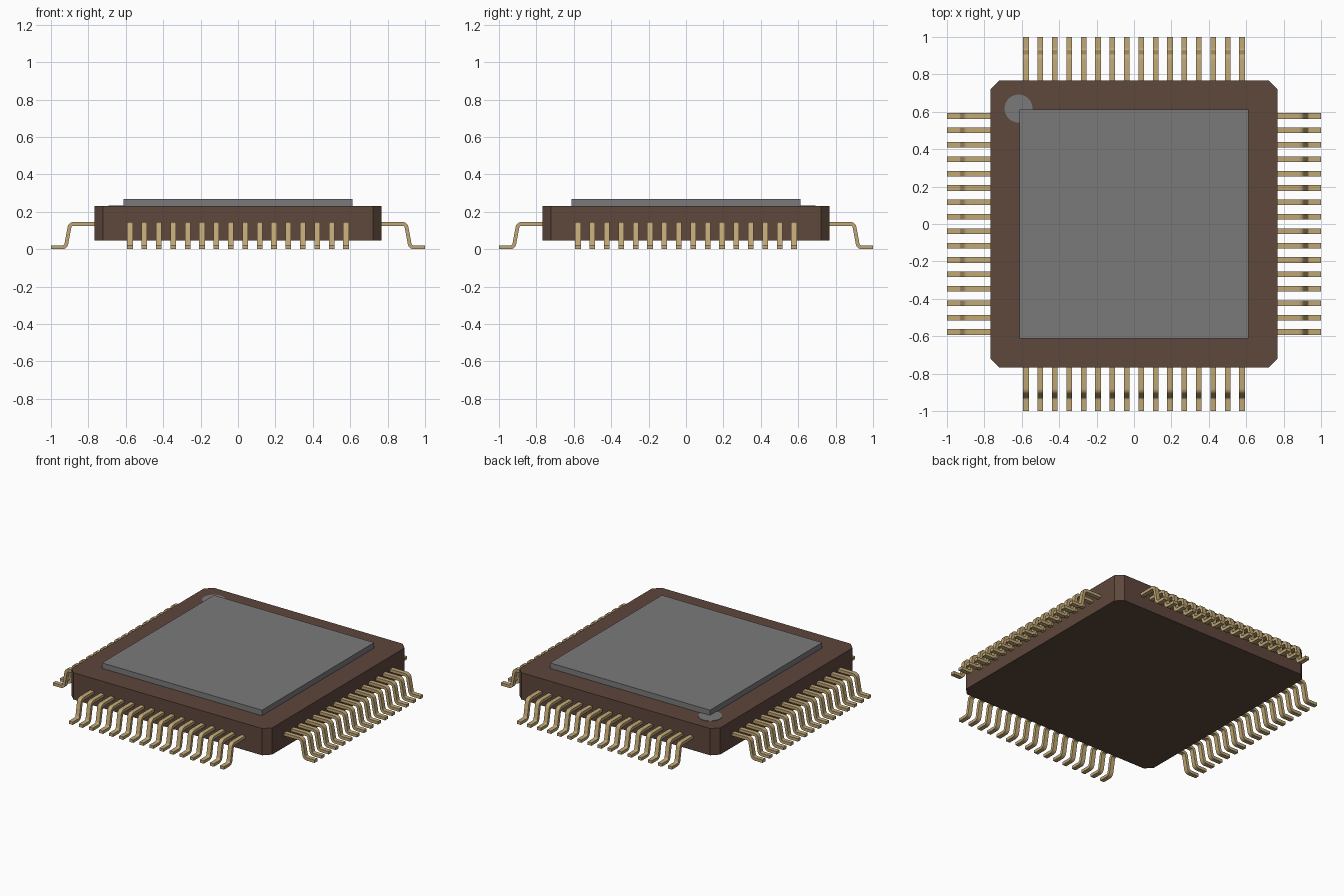
import bpy, bmesh
from math import radians, pi
from mathutils import Vector, Matrix

cube = bpy.data.objects.get("Cube")
if cube:
    bpy.data.objects.remove(cube)


def material(name, rgb):
    m = bpy.data.materials.new(name)
    m.use_nodes = True
    m.diffuse_color = (*rgb, 1)
    bsdf = m.node_tree.nodes["Principled BSDF"]
    bsdf.inputs["Base Color"].default_value = (*rgb, 1)
    return m


brown = material("brown ceramic", (0.112, 0.063, 0.045))
grey = material("grey metal", (0.195, 0.195, 0.195))
gold = material("gold lead", (0.53, 0.39, 0.18))


def finish(bm, name, mat, smooth=False):
    bmesh.ops.recalc_face_normals(bm, faces=bm.faces)
    mesh = bpy.data.meshes.new(name)
    bm.to_mesh(mesh)
    bm.free()
    mesh.materials.append(mat)
    ob = bpy.data.objects.new(name, mesh)
    bpy.context.collection.objects.link(ob)
    if smooth:
        bpy.ops.object.select_all(action="DESELECT")
        ob.select_set(True)
        bpy.context.view_layer.objects.active = ob
        bpy.ops.object.shade_smooth_by_angle(angle=radians(35))
    return ob


def slab(name, half, z0, z1, mat, chamfer=0):
    """Square block with optionally cut vertical corners."""
    bm = bmesh.new()
    size = Matrix.Diagonal((2 * half, 2 * half, z1 - z0, 1))
    bmesh.ops.create_cube(bm, size=1, matrix=Matrix.Translation((0, 0, (z0 + z1) / 2)) @ size)
    if chamfer:
        upright = [e for e in bm.edges if abs(e.verts[0].co.z - e.verts[1].co.z) > 0.01]
        bmesh.ops.bevel(bm, geom=upright, offset=chamfer, segments=1, affect="EDGES")
    return finish(bm, name, mat)


# Package body and metal lid
slab("body", 0.767, 0.045, 0.23, brown, chamfer=0.045)
slab("lid", 0.612, 0.23, 0.268, grey)

# Round pin-one marker in the back left corner
bm = bmesh.new()
bmesh.ops.create_cone(bm, cap_ends=True, segments=48, radius1=0.075, radius2=0.075,
                      depth=0.004, matrix=Matrix.Translation((-0.617, 0.617, 0.231)))
finish(bm, "pin_one_marker", grey)


def rounded(points, radius, steps=5):
    """Polyline with its inner corners replaced by smooth bends."""
    path = [points[0]]
    for a, b, c in zip(points, points[1:], points[2:]):
        p, q = b + (a - b).normalized() * radius, b + (c - b).normalized() * radius
        for i in range(steps + 1):
            t = i / steps
            path.append(p.lerp(b, t).lerp(b.lerp(q, t), t))
    return path + [points[-1]]


def add_lead(bm, path, offset, turn, width=0.03, thick=0.02):
    """Sweep a rectangular section along the gull-wing path."""
    rings = []
    for i, p in enumerate(path):
        before = (p - path[max(i - 1, 0)]).normalized()
        after = (path[min(i + 1, len(path) - 1)] - p).normalized()
        tangent = (before + after).normalized()
        normal = Vector((-tangent.y, tangent.x)) * thick / 2
        ring = []
        for side, up in ((-1, -1), (1, -1), (1, 1), (-1, 1)):
            q = p + normal * up
            ring.append(bm.verts.new(turn @ Vector((q.x, offset + side * width / 2, q.y))))
        rings.append(ring)
    for r, s in zip(rings, rings[1:]):
        for k in range(4):
            n = (k + 1) % 4
            bm.faces.new((r[k], r[n], s[n], s[k]))
    bm.faces.new(rings[0])
    bm.faces.new(rings[-1])


# Sixteen bent leads on each of the four sides
corners = [Vector(c) for c in ((0.75, 0.135), (0.898, 0.135), (0.921, 0.01), (1, 0.01))]
path = rounded(corners, 0.02)
count, pitch = 16, 0.077
for index, side in enumerate(("left", "back", "right", "front")):
    turn = Matrix.Rotation(index * pi / 2, 3, "Z")
    bm = bmesh.new()
    for i in range(count):
        add_lead(bm, path, (i - (count - 1) / 2) * pitch, turn)
    finish(bm, side + "_leads", gold, smooth=True)
